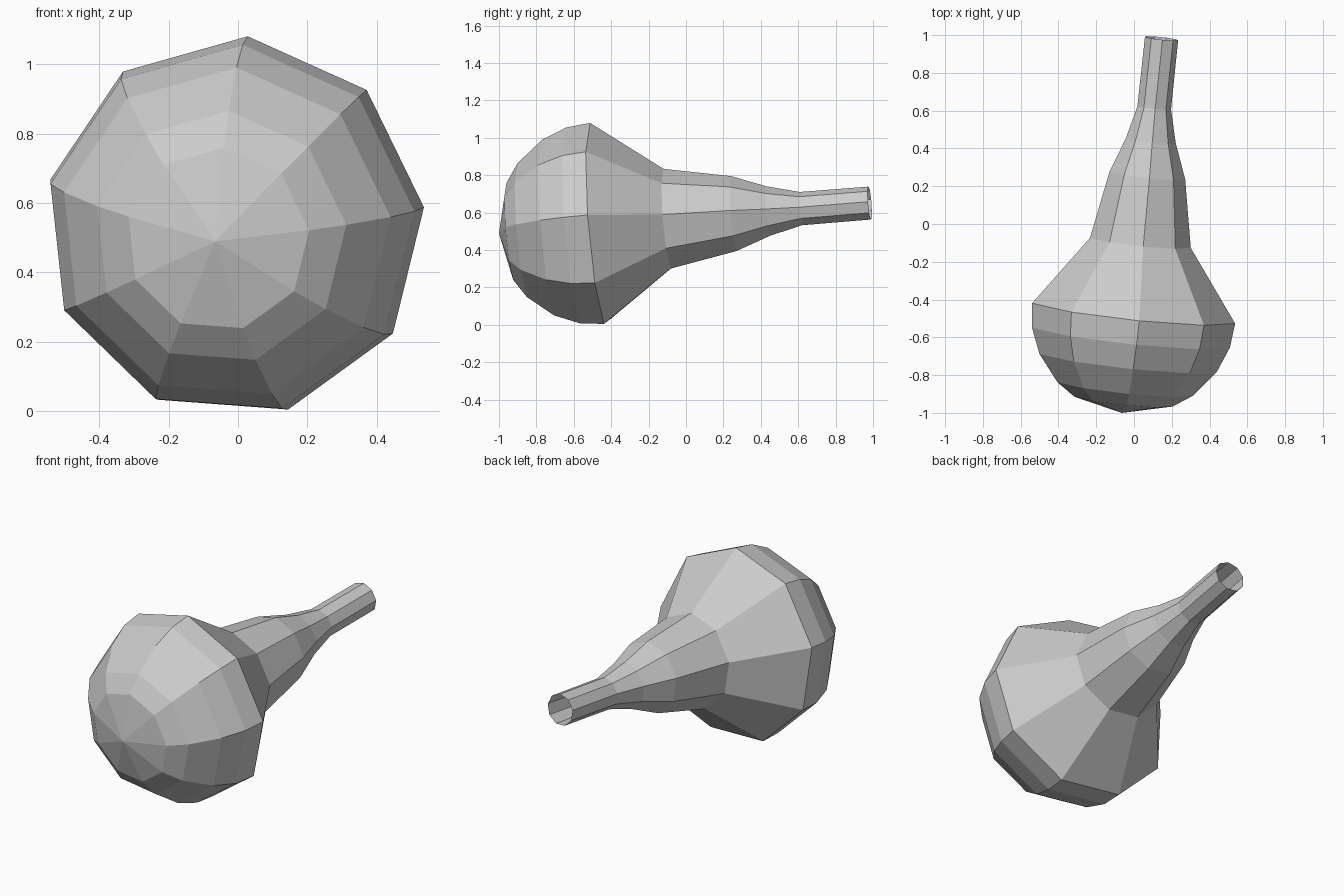
import bpy, bmesh
from math import radians, sin, cos
from mathutils import Vector

if "Cube" in bpy.data.objects:
    bpy.data.objects.remove(bpy.data.objects["Cube"])

SIDES = 9
TIP = Vector((-0.065, -1.0, 0.49))
axis = Vector((0.21, 1.985, 0.16)).normalized()
right = axis.cross(Vector((0, 0, 1))).normalized()
up = right.cross(axis)

# Profile: distance along the tilted axis, radius
PROFILE = [(0.064, 0.266), (0.133, 0.367), (0.275, 0.481), (0.41, 0.536),
           (0.54, 0.550), (0.912, 0.273), (1.271, 0.205), (1.456, 0.135),
           (1.631, 0.091), (2.0, 0.090)]

# Nine-sided bulb and neck, open at the neck end
bm = bmesh.new()
tip = bm.verts.new(TIP)
rings = []
for s, r in PROFILE:
    ring = []
    for i in range(SIDES):
        a = radians(4.3 + 360 / SIDES * i)
        ring.append(bm.verts.new(TIP + axis * s + r * (right * sin(a) + up * cos(a))))
    rings.append(ring)

for i in range(SIDES):
    j = (i + 1) % SIDES
    bm.faces.new((tip, rings[0][i], rings[0][j]))
    for lo, hi in zip(rings, rings[1:]):
        bm.faces.new((lo[i], hi[i], hi[j], lo[j]))
bmesh.ops.recalc_face_normals(bm, faces=bm.faces)

mesh = bpy.data.meshes.new("bulb_flask")
bm.to_mesh(mesh)
bm.free()
obj = bpy.data.objects.new("bulb_flask", mesh)
bpy.context.collection.objects.link(obj)
